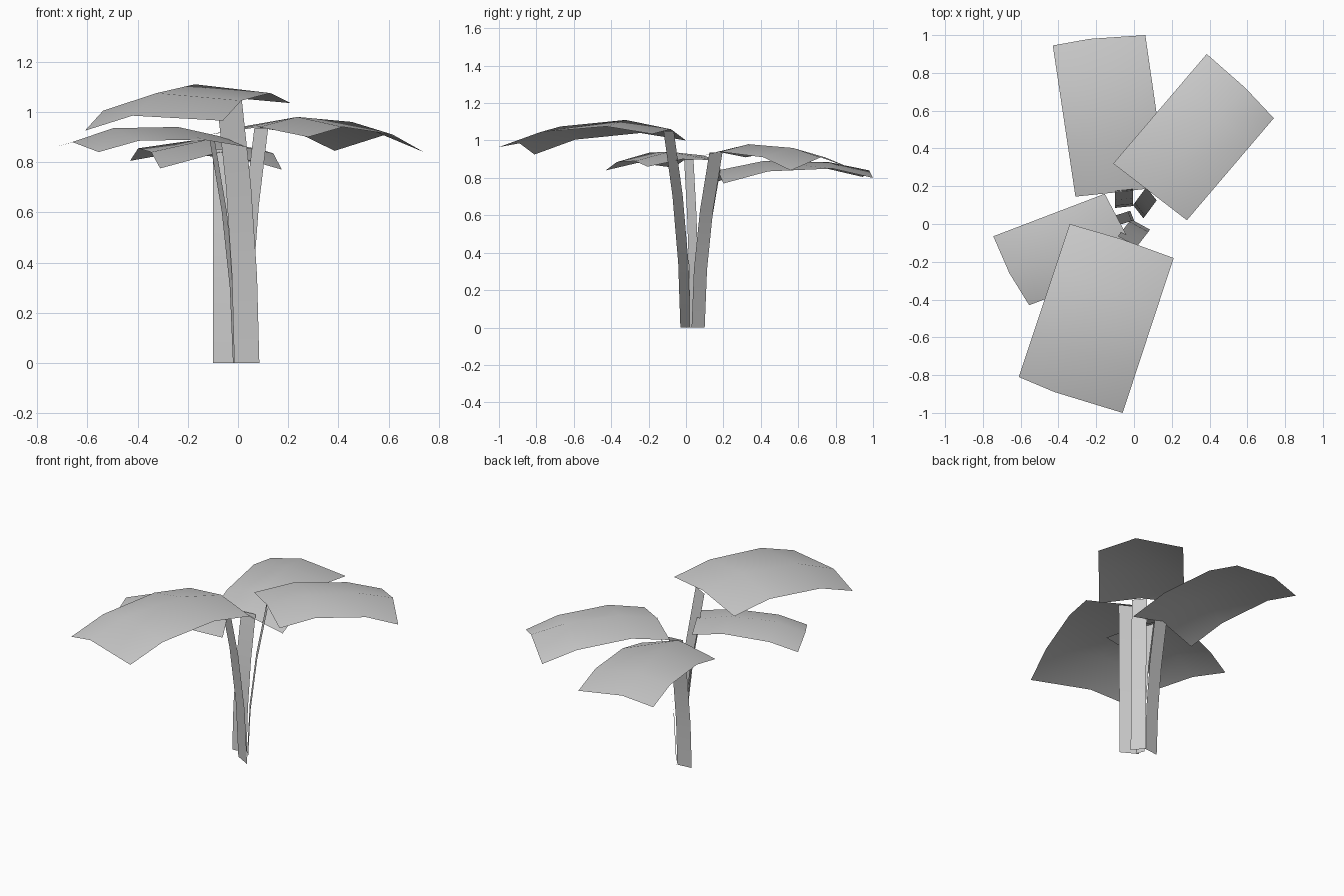
import bpy
import bmesh
from mathutils import Vector

cube = bpy.data.objects.get("Cube")
if cube:
    bpy.data.objects.remove(cube, do_unlink=True)

# One plain grey for the whole plant
grey = bpy.data.materials.new("plain_grey")
grey.use_nodes = True
grey.diffuse_color = (0.6, 0.6, 0.6, 1)
bsdf = grey.node_tree.nodes["Principled BSDF"]
bsdf.inputs["Base Color"].default_value = (0.6, 0.6, 0.6, 1)
bsdf.inputs["Roughness"].default_value = 0.8


def sheet(name, rows, facing):
    """Smooth open sheet through rows of points, its normals turned to 'facing'."""
    bm = bmesh.new()
    grid = [[bm.verts.new(p) for p in row] for row in rows]
    for r0, r1 in zip(grid, grid[1:]):
        for i in range(len(r0) - 1):
            bm.faces.new((r0[i], r0[i + 1], r1[i + 1], r1[i]))
    bm.normal_update()
    total = sum((f.normal * f.calc_area() for f in bm.faces), Vector())
    if total.dot(facing) < 0:
        bmesh.ops.reverse_faces(bm, faces=bm.faces[:])
    for f in bm.faces:
        f.smooth = True
    mesh = bpy.data.meshes.new(name)
    bm.to_mesh(mesh)
    bm.free()
    mesh.materials.append(grey)
    obj = bpy.data.objects.new(name, mesh)
    bpy.context.collection.objects.link(obj)


STEPS = (0, 0.3, 0.73, 1)      # rows from leaf base to tip


def leaf(name, side_a, rib, side_b):
    """Each line is (base xy, tip xy, heights along it)."""
    rows = []
    for k, t in enumerate(STEPS):
        row = []
        for base, tip, heights in (side_a, rib, side_b):
            p = Vector(base).lerp(Vector(tip), t)
            row.append((p.x, p.y, heights[k]))
        rows.append(row)
    sheet(name, rows, Vector((0, 0, 1)))


def stem(name, foot_a, foot_b, lean, height):
    """Flat ribbon that curves outward by 'lean' as it rises."""
    lean = Vector(lean)
    rows = []
    for t, bend in ((0, 0), (0.33, 0.13), (0.67, 0.47), (1, 1)):
        row = []
        for foot in (foot_a, foot_b):
            p = Vector(foot) + lean * bend
            row.append((p.x, p.y, height * t))
        rows.append(row)
    sheet(name, rows, lean.to_3d())


# Drooping leaves
leaf("front_leaf",
     ((-0.34, 0.0), (-0.61, -0.81), (1.0, 1.04, 1.005, 0.925)),
     ((-0.065, -0.08), (-0.42, -0.89), (1.06, 1.11, 1.075, 0.985)),
     ((0.21, -0.18), (-0.06, -1.0), (1.035, 1.075, 1.045, 0.965)))
leaf("back_left_leaf",
     ((-0.11, 0.32), (0.385, 0.90), (0.91, 0.945, 0.91, 0.845)),
     ((0.085, 0.17), (0.59, 0.72), (0.94, 0.98, 0.96, 0.91)),
     ((0.28, 0.02), (0.74, 0.56), (0.90, 0.94, 0.91, 0.84)))
leaf("back_leaf",
     ((-0.31, 0.145), (-0.43, 0.945), (0.775, 0.84, 0.855, 0.805)),
     ((-0.07, 0.17), (-0.235, 0.98), (0.84, 0.89, 0.885, 0.84)),
     ((0.175, 0.20), (0.06, 1.0), (0.77, 0.835, 0.85, 0.80)))
leaf("right_leaf",
     ((-0.155, 0.16), (-0.745, -0.065), (0.895, 0.92, 0.90, 0.855)),
     ((-0.06, -0.02), (-0.66, -0.26), (0.90, 0.94, 0.935, 0.88)),
     ((0.035, -0.205), (-0.555, -0.43), (0.86, 0.89, 0.885, 0.84)))

# Ribbon stems
stem("front_stem", (-0.015, 0.025), (0.085, -0.03), (-0.07, -0.09), 1.05)
stem("back_left_stem", (-0.005, 0.10), (0.05, 0.03), (0.07, 0.095), 0.935)
stem("back_stem", (-0.10, 0.085), (-0.005, 0.095), (0.0, 0.09), 0.85)
stem("right_stem", (-0.02, 0.07), (0.0, 0.02), (-0.095, -0.03), 0.90)
